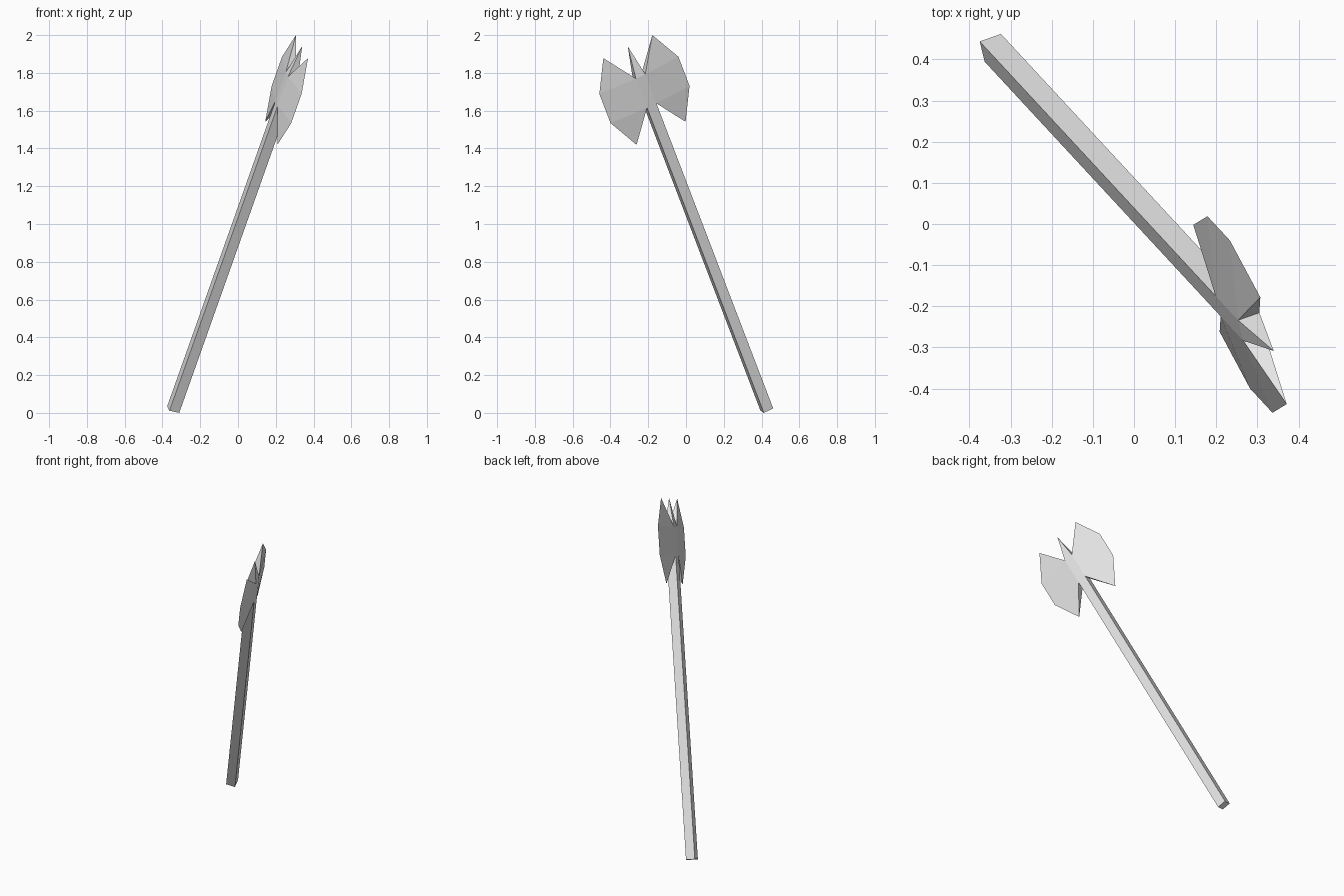
import bpy, bmesh
from mathutils import Vector, Matrix

if "Cube" in bpy.data.objects:
    bpy.data.objects.remove(bpy.data.objects["Cube"], do_unlink=True)

grey = bpy.data.materials.new("plain grey")
grey.use_nodes = True
color = (0.8, 0.8, 0.8, 1)
grey.diffuse_color = color
grey.node_tree.nodes["Principled BSDF"].inputs["Base Color"].default_value = color

# Leaning frame: local x = across the blades, y = thickness, z = along the handle
base = Vector((-0.343, 0.428, 0.0175))
tip = Vector((0.341, -0.31, 1.945))
along = (tip - base).normalized()
thick = along.cross(Vector((0.22, -0.885, -0.41))).normalized()
across = thick.cross(along)
frame = Matrix((across, thick, along)).transposed().to_4x4()
frame.translation = base

HALF = 0.028                  # half width of the square handle
LOW, HIGH = 1.822, 1.996      # blade root, along the handle
TIP = 2.17
CORNERS = [(-HALF, -HALF), (HALF, -HALF), (HALF, HALF), (-HALF, HALF)]


def add_part(name, points, faces):
    bm = bmesh.new()
    verts = [bm.verts.new(p) for p in points]
    for face in faces:
        bm.faces.new([verts[i] for i in face])
    bmesh.ops.recalc_face_normals(bm, faces=bm.faces)
    bm.transform(frame)
    mesh = bpy.data.meshes.new(name)
    bm.to_mesh(mesh)
    bm.free()
    mesh.materials.append(grey)
    obj = bpy.data.objects.new(name, mesh)
    bpy.context.collection.objects.link(obj)


sides = [(i, (i + 1) % 4) for i in range(4)]

# Square handle running up through the head
add_part("handle",
         [(x, y, z) for z in (0, HIGH) for x, y in CORNERS],
         [(3, 2, 1, 0), (4, 5, 6, 7)] + [(a, b, b + 4, a + 4) for a, b in sides])

# Pyramid spike on top
add_part("spike",
         [(x, y, HIGH) for x, y in CORNERS] + [(0, 0, TIP)],
         [(3, 2, 1, 0)] + [(a, b, 4) for a, b in sides])

# Wedge blades with a flared cutting edge, mirrored across the handle
for name, s in (("front_blade", 1), ("back_blade", -1)):
    root = [(s * HALF, y, z) for y in (-HALF, HALF) for z in (HIGH, LOW)]
    edge = [(s * x, 0, z) for x, z in
            ((0.147, TIP - 0.002), (0.237, HIGH), (0.237, LOW), (0.147, 1.65))]
    faces = [(0, 2, 4), (1, 3, 7), (0, 1, 3, 2)]
    for top, bottom in ((0, 1), (2, 3)):
        faces += [(top, 4, 5), (top, 5, 6, bottom), (bottom, 6, 7)]
    add_part(name, root + edge, faces)
